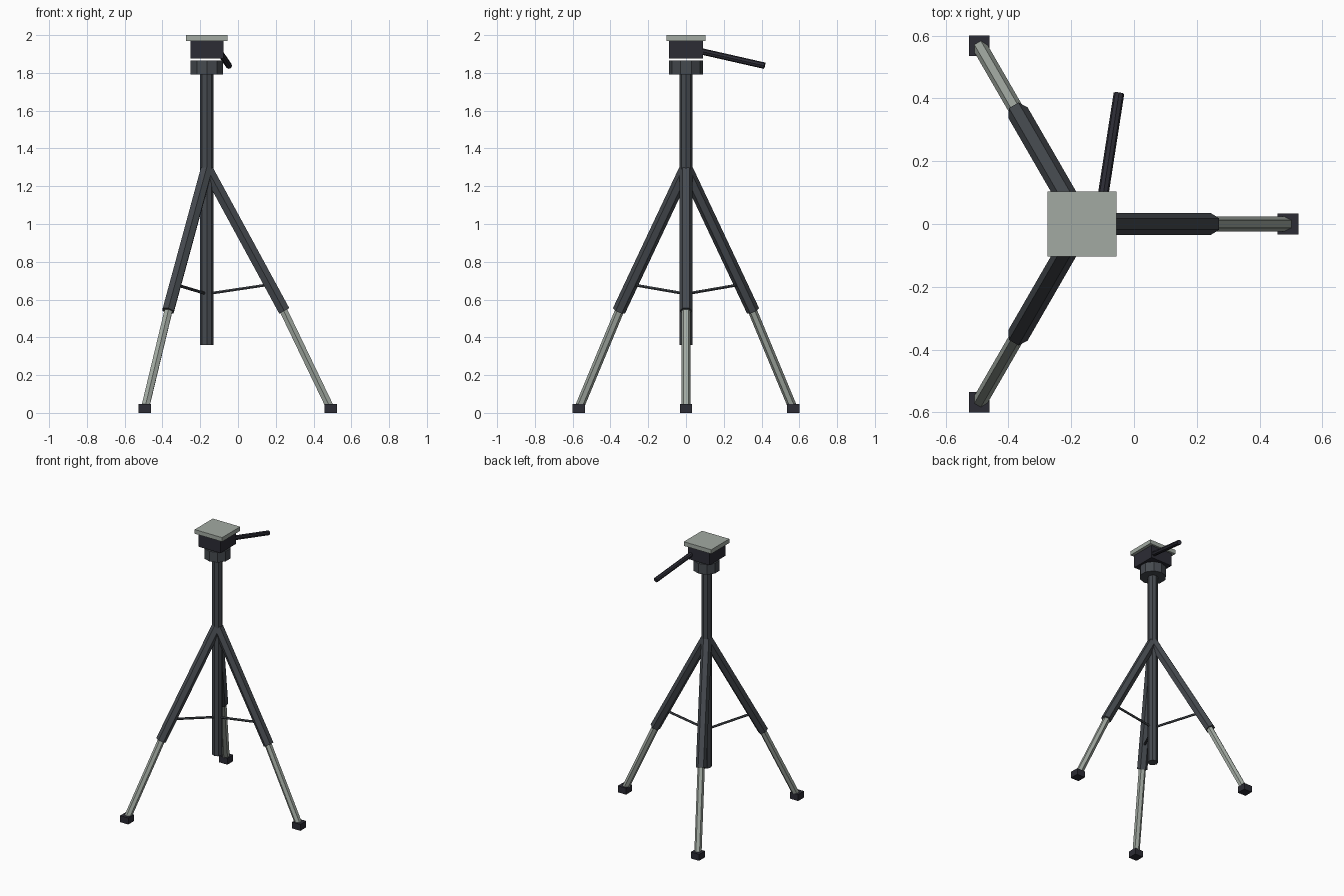
import bpy, math
from mathutils import Vector, Matrix

if "Cube" in bpy.data.objects:
    bpy.data.objects.remove(bpy.data.objects["Cube"])

CX = -0.165  # column axis offset in x


def mat(name, rgb):
    m = bpy.data.materials.new(name)
    m.diffuse_color = (*rgb, 1)
    m.use_nodes = True
    m.node_tree.nodes["Principled BSDF"].inputs["Base Color"].default_value = m.diffuse_color
    return m


SLATE = mat("slate_grey", (0.060, 0.068, 0.078))
METAL = mat("pale_metal", (0.36, 0.40, 0.36))
BLACK = mat("rubber_black", (0.025, 0.025, 0.035))


def rod(name, a, b, r, sides, m, spin=0.0):
    """Flat-sided rod from a to b; at spin 0 a corner points sideways."""
    a, b = Vector(a), Vector(b)
    d = b - a
    z = d.normalized()
    up = Vector((0, 0, 1))
    side = up.cross(z)
    side = side.normalized() if side.length > 1e-4 else Vector((0, 1, 0))
    other = z.cross(side)
    rot = Matrix((other * -1, side * -1, z)).transposed()
    bpy.ops.mesh.primitive_cylinder_add(vertices=sides, radius=r, depth=d.length)
    o = bpy.context.object
    o.name = name
    o.data.transform(Matrix.Rotation(spin, 4, 'Z'))
    o.matrix_world = Matrix.Translation((a + b) / 2) @ rot.to_4x4()
    o.data.materials.append(m)
    return o


def box(name, center, size, m):
    bpy.ops.mesh.primitive_cube_add(size=1, location=center)
    o = bpy.context.object
    o.name = name
    o.scale = size
    o.data.materials.append(m)
    return o


# Centre column and collar
rod("centre_column", (CX, 0, 0.36), (CX, 0, 1.80), 0.035, 8, SLATE)
rod("head_collar", (CX, 0, 1.792), (CX, 0, 1.865), 0.09, 10, SLATE)

# Head, mounting plate and pan handle
box("pan_head", (CX, 0, 1.923), (0.175, 0.18, 0.094), BLACK)
box("mounting_plate", (CX, 0, 1.985), (0.22, 0.208, 0.03), METAL)
rod("pan_handle", (-0.105, 0.05, 1.921), (-0.048, 0.416, 1.838), 0.017, 8, BLACK)

# Three legs with braces and feet
for i in range(3):
    ang = math.radians(120 * i)

    def at(r, z):
        return (CX + r * math.cos(ang), r * math.sin(ang), z)

    rod(f"upper_leg_{i}", at(0.005, 1.285), at(0.41, 0.54), 0.035, 6, SLATE)
    rod(f"lower_leg_{i}", at(0.39, 0.575), at(0.652, 0.03), 0.024, 6, METAL)
    rod(f"brace_{i}", at(0.0, 0.63), at(0.335, 0.68), 0.008, 6, SLATE)
    box(f"foot_{i}", at(0.656, 0.0235), (0.066, 0.066, 0.047), BLACK)
